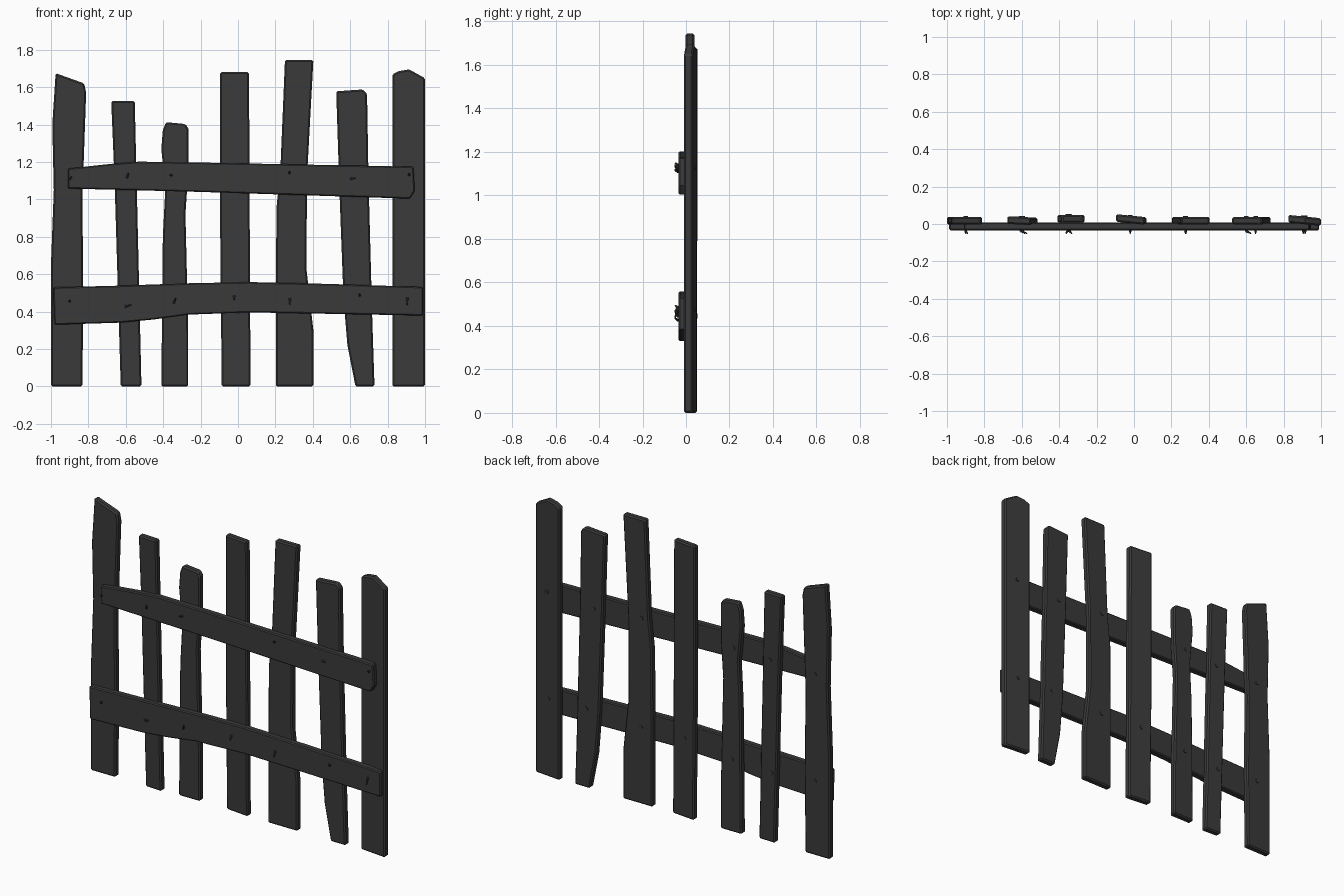
import bpy, bmesh, math
from mathutils import Vector, Matrix

if "Cube" in bpy.data.objects:
    bpy.data.objects.remove(bpy.data.objects["Cube"])

dark = bpy.data.materials.new("dark_wood")
dark.diffuse_color = (.042, .042, .042, 1)
dark.use_nodes = True
dark.node_tree.nodes["Principled BSDF"].inputs["Base Color"].default_value = dark.diffuse_color


def add_object(name, bm):
    me = bpy.data.meshes.new(name)
    bm.to_mesh(me)
    bm.free()
    me.materials.append(dark)
    ob = bpy.data.objects.new(name, me)
    bpy.context.collection.objects.link(ob)
    return ob


def board(name, outline, y_mid, thick, slope=0.0, bevel=0.008):
    """Extrude an x/z outline through y; slope twists it about the vertical."""
    bm = bmesh.new()
    xc = sum(p[0] for p in outline) / len(outline)
    rings = []
    for side in (-0.5, 0.5):
        rings.append([bm.verts.new((x, y_mid + side * thick + slope * (x - xc), z))
                      for x, z in outline])
    bm.faces.new(rings[0])
    bm.faces.new(rings[1][::-1])
    n = len(outline)
    for i in range(n):
        j = (i + 1) % n
        bm.faces.new((rings[0][i], rings[1][i], rings[1][j], rings[0][j]))
    bmesh.ops.recalc_face_normals(bm, faces=bm.faces)
    mod = add_object(name, bm).modifiers.new("worn_edges", 'BEVEL')
    mod.width = bevel
    mod.segments = 1
    mod.limit_method = 'ANGLE'
    mod.angle_limit = math.radians(40)


def rod(bm, a, b, r1, r2, sides=8):
    a, b = Vector(a), Vector(b)
    d = b - a
    rot = d.to_track_quat('Z', 'Y').to_matrix().to_4x4()
    bmesh.ops.create_cone(bm, cap_ends=True, segments=sides, radius1=r1, radius2=r2,
                          depth=d.length, matrix=Matrix.Translation((a + b) / 2) @ rot)


def nail(name, x, z, back, angle, bend):
    """Head behind the picket, shaft through the boards, bent tip in front."""
    bm = bmesh.new()
    rod(bm, (x, back - 0.006, z), (x, back + 0.004, z), 0.013, 0.012)
    front = -0.041
    rod(bm, (x, back, z), (x, front, z), 0.006, 0.006)
    a = math.radians(angle)
    tip = (x + bend * math.cos(a), -0.051, z + bend * math.sin(a))
    rod(bm, (x, front + 0.003, z), tip, 0.007, 0.003)
    add_object(name, bm)


# Pickets: left edge upward, right edge downward; then y centre and twist
pickets = [
    ([(-1, 0), (-1, .65), (-.985, 1.05), (-.993, 1.4), (-.975, 1.675),
      (-.822, 1.62), (-.812, 1.57), (-.832, 1.0), (-.827, .5), (-.832, 0)], .018, 0),
    ([(-.627, 0), (-.66, 1.1), (-.678, 1.525), (-.552, 1.525), (-.542, 1.1), (-.516, 0)], .017, -.05),
    ([(-.41, 0), (-.402, .8), (-.389, 1.05), (-.41, 1.27), (-.402, 1.37), (-.385, 1.413),
      (-.28, 1.403), (-.264, 1.375), (-.266, 1.15), (-.281, .92), (-.266, .3), (-.266, 0)], .028, 0),
    ([(-.087, 0), (-.095, .8), (-.095, 1.68), (.059, 1.68), (.063, .8), (.067, 0)], .024, -.1),
    ([(.202, 0), (.205, .95), (.226, 1.15), (.251, 1.745), (.403, 1.745), (.368, 1.1),
      (.367, .62), (.403, .3), (.403, 0)], .018, 0),
    ([(.628, 0), (.585, .22), (.564, .47), (.542, 1.05), (.525, 1.578), (.668, 1.588),
      (.69, 1.565), (.698, 1.1), (.718, .36), (.73, 0)], .017, 0),
    ([(.825, 0), (.825, 1.668), (.86, 1.686), (.915, 1.695), (1, 1.648), (1, 0)], .02, -.1),
]
for i, (pts, y, slope) in enumerate(pickets):
    board(f"picket_{i + 1}", pts, y, .041, slope)

# Rails across the front
board("upper_rail", [(-.91, 1.058), (-.91, 1.165), (-.68, 1.19), (-.53, 1.202), (-.2, 1.197),
                     (.938, 1.175), (.945, 1.045), (.918, 1.004), (-.2, 1.04)], -.013, .042, 0, .006)
board("lower_rail", [(-.982, .33), (-.988, .53), (-.63, .539), (-.255, .552), (.065, .558),
                     (.49, .548), (.989, .532), (.989, .379), (.065, .396), (-.265, .384),
                     (-.45, .358), (-.63, .341)], -.013, .042, 0, .006)

# Nails: x, z, picket index, tip direction in degrees, bend length
nails = [
    (-.90, 1.11, 0, 45, .015), (-.595, 1.115, 1, 70, .027), (-.355, 1.13, 2, 180, .01),
    (.275, 1.14, 4, 90, .01), (.60, 1.11, 5, 10, .027), (.915, 1.13, 6, 90, .01),
    (-.90, .455, 0, 90, .008), (-.605, .427, 1, 15, .035), (-.345, .445, 2, 65, .03),
    (-.02, .485, 3, 270, .022), (.277, .47, 4, 270, .032), (.65, .485, 5, 90, .01),
    (.905, .475, 6, 270, .038),
]
for i, (x, z, p, angle, bend) in enumerate(nails):
    nail(f"nail_{i + 1}", x, z, pickets[p][1] + .0205, angle, bend)
